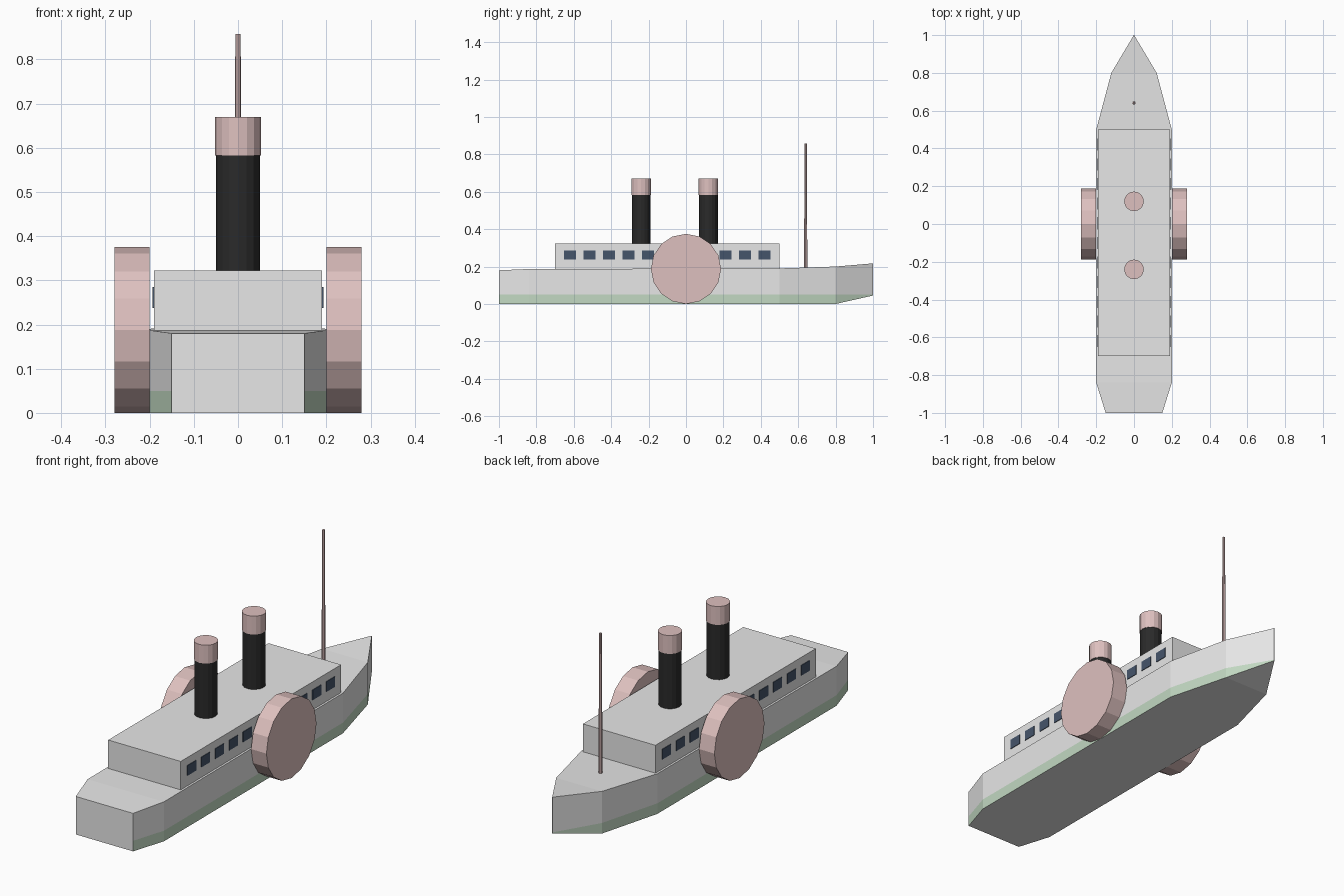
import bpy, bmesh, math
from mathutils import Matrix

cube = bpy.data.objects.get("Cube")
if cube:
    bpy.data.objects.remove(cube, do_unlink=True)


def material(name, r, g, b):
    m = bpy.data.materials.new(name)
    m.use_nodes = True
    m.diffuse_color = (r, g, b, 1)
    m.node_tree.nodes["Principled BSDF"].inputs["Base Color"].default_value = (r, g, b, 1)
    return m


WHITE = material("hull_white", 0.8, 0.8, 0.8)
GREEN = material("waterline_green", 0.54, 0.69, 0.54)
PINK = material("dusty_pink", 0.73, 0.53, 0.52)
BLACK = material("funnel_black", 0.023, 0.023, 0.023)
GLASS = material("window_blue", 0.06, 0.09, 0.145)


def finish(name, bm, *mats):
    bmesh.ops.recalc_face_normals(bm, faces=bm.faces)
    mesh = bpy.data.meshes.new(name)
    bm.to_mesh(mesh)
    bm.free()
    for m in mats:
        mesh.materials.append(m)
    ob = bpy.data.objects.new(name, mesh)
    bpy.context.collection.objects.link(ob)
    return ob


def box(name, x0, x1, y0, y1, z0, z1, mat):
    bm = bmesh.new()
    centre = Matrix.Translation(((x0 + x1) / 2, (y0 + y1) / 2, (z0 + z1) / 2))
    size = Matrix.Diagonal((x1 - x0, y1 - y0, z1 - z0, 1))
    bmesh.ops.create_cube(bm, size=1, matrix=centre @ size)
    return finish(name, bm, mat)


def cylinder(name, r0, r1, depth, centre, mat, sides=16, axis_x=False):
    bm = bmesh.new()
    turn = Matrix.Rotation(math.pi / 2, 4, "Y") if axis_x else Matrix()
    bmesh.ops.create_cone(bm, cap_ends=True, segments=sides, radius1=r0, radius2=r1,
                          depth=depth, matrix=Matrix.Translation(centre) @ turn)
    return finish(name, bm, mat)


# Hull: stations of y, half width, keel height, deck height
stations = [(-1, 0.15, 0, 0.18), (-0.84, 0.2, 0, 0.187), (0.5, 0.2, 0, 0.19),
            (0.8, 0.12, 0, 0.2), (1, 0.001, 0.045, 0.217)]
WATER = 0.05
bm = bmesh.new()
rings = []
for y, w, keel, deck in stations:
    section = [(-w, keel), (-w, WATER), (-w, deck), (w, deck), (w, WATER), (w, keel)]
    rings.append([bm.verts.new((x, y, z)) for x, z in section])
for a, b in zip(rings, rings[1:]):
    for i in range(6):
        j = (i + 1) % 6
        face = bm.faces.new((a[i], a[j], b[j], b[i]))
        face.material_index = 1 if i in (0, 4) else 0   # strakes below the waterline
bm.faces.new(rings[0])
bm.faces.new(rings[-1])
finish("hull", bm, WHITE, GREEN)

# Deckhouse with a row of windows on each side
box("deckhouse", -0.19, 0.19, -0.7, 0.5, 0.17, 0.322, WHITE)
for side, s in (("left", 1), ("right", -1)):
    for i in range(11):
        y = -0.62 + 0.104 * i
        xs = sorted((s * 0.188, s * 0.193))
        box(f"{side}_window_{i + 1}", *xs, y - 0.032, y + 0.032, 0.237, 0.285, GLASS)
    # Paddle wheel housing
    cylinder(f"{side}_paddle_box", 0.1875, 0.1875, 0.08, (s * 0.24, 0, 0.1875), PINK, axis_x=True)

# Funnels with coloured caps
for name, y in (("fore", 0.12), ("aft", -0.24)):
    cylinder(f"{name}_funnel", 0.05, 0.05, 0.28, (0, y, 0.45), BLACK)
    cylinder(f"{name}_funnel_cap", 0.052, 0.052, 0.087, (0, y, 0.6265), PINK)

# Tapered mast on the foredeck
cylinder("mast", 0.009, 0.006, 0.677, (0, 0.64, 0.5185), PINK, sides=8)
